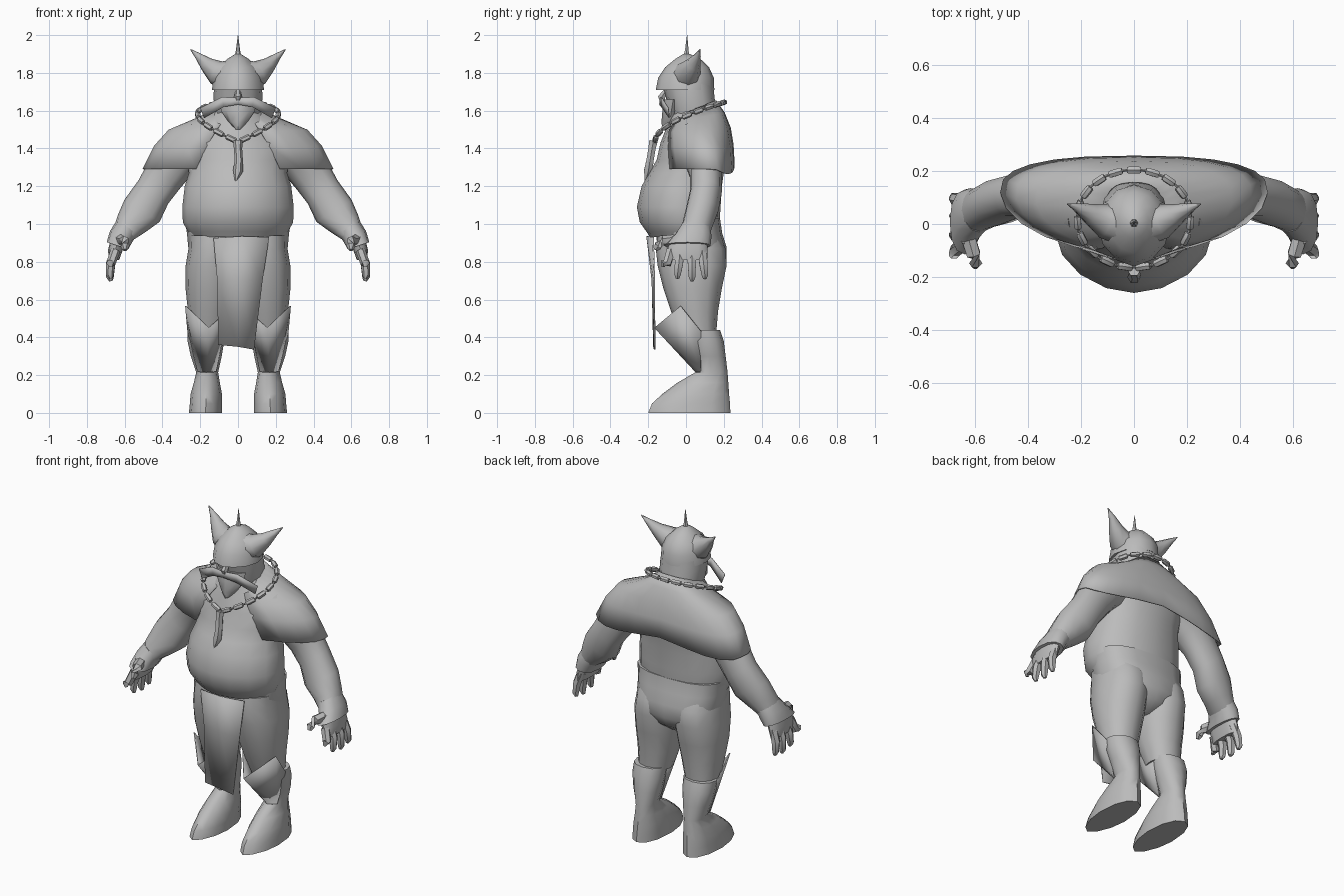
import bpy, bmesh, math
from mathutils import Vector

grey = bpy.data.materials.new("plain grey")
grey.diffuse_color = (0.5, 0.5, 0.5, 1)


def finish(name, verts, faces, mirror=False, thick=0, angle=50):
    me = bpy.data.meshes.new(name)
    me.from_pydata(verts, [], faces)
    bm = bmesh.new()
    bm.from_mesh(me)
    bmesh.ops.recalc_face_normals(bm, faces=bm.faces)
    bm.to_mesh(me)
    bm.free()
    ob = bpy.data.objects.new(name, me)
    bpy.context.collection.objects.link(ob)
    me.materials.append(grey)
    if thick:
        ob.modifiers.new("Solid", 'SOLIDIFY').thickness = thick
    if mirror:
        ob.modifiers.new("Mirror", 'MIRROR')
    bpy.ops.object.select_all(action='DESELECT')
    ob.select_set(True)
    bpy.context.view_layer.objects.active = ob
    bpy.ops.object.shade_smooth_by_angle(angle=math.radians(angle))
    return ob


def skin(rings):
    n = len(rings[0])
    verts = [v for r in rings for v in r]
    faces = [(k*n+i, k*n+(i+1) % n, (k+1)*n+(i+1) % n, (k+1)*n+i)
             for k in range(len(rings)-1) for i in range(n)]
    faces += [tuple(range(n)), tuple(range(len(verts)-n, len(verts)))]
    return verts, faces


def loft(name, rows, mirror=False, n=12, front=2.2, back=2.2):
    """Rows are centre x, z, half width, front y, back y, tilt in degrees."""
    rings = []
    for cx, z, rx, y0, y1, tilt in rows:
        t, ring = math.radians(tilt), []
        for i in range(n):
            a = 2*math.pi*i/n
            c, s = math.cos(a), math.sin(a)
            e = 2/(front if s < 0 else back)
            u = rx*math.copysign(abs(c)**e, c)
            v = (y0+y1)/2 + (y1-y0)/2*math.copysign(abs(s)**e, s)
            ring.append((cx+u*math.cos(t), v, z+u*math.sin(t)))
        rings.append(ring)
    return finish(name, *skin(rings), mirror)


def tube(name, path, mirror=False, n=6):
    """Path points are x, y, z, radius."""
    pts, rings = [Vector(p[:3]) for p in path], []
    for i, p in enumerate(pts):
        d = (pts[min(i+1, len(pts)-1)]-pts[max(i-1, 0)]).normalized()
        u = d.cross(Vector((0, 1, 0)) if abs(d.y) < 0.8 else Vector((1, 0, 0))).normalized()
        w = d.cross(u)
        rings.append([p+path[i][3]*(u*math.cos(2*math.pi*k/n)+w*math.sin(2*math.pi*k/n))
                      for k in range(n)])
    return finish(name, *skin(rings), mirror)


# Body and round belly
loft("torso", [(0, .93, .245, -.19, .165, 0), (0, .96, .266, -.21, .172, 0),
               (0, 1.01, .292, -.245, .178, 0), (0, 1.09, .295, -.26, .183, 0),
               (0, 1.2, .282, -.235, .19, 0), (0, 1.27, .26, -.195, .2, 0),
               (0, 1.34, .27, -.155, .21, 0), (0, 1.43, .28, -.135, .21, 0),
               (0, 1.52, .19, -.1, .2, 0), (0, 1.6, .12, -.08, .16, 0)], n=16, front=1.85, back=2.3)

# Seat joining the two legs
loft("seat", [(0, 1.03, .283, -.16, .18, 0), (0, .95, .27, -.16, .192, 0),
              (0, .88, .264, -.15, .214, 0), (0, .8, .235, -.14, .214, 0),
              (0, .74, .14, -.1, .185, 0), (0, .69, .04, -.03, .12, 0)], n=16, back=2.6)

# Legs with trousers
loft("trouser_leg", [(.13, .94, .13, -.15, .17, 0), (.13, .87, .132, -.16, .21, 0),
                     (.137, .78, .14, -.15, .215, 0), (.142, .66, .136, -.12, .19, 0),
                     (.148, .54, .117, -.08, .17, 0), (.157, .42, .095, -.03, .16, 0)], True)

# Boots and the pointed knee flaps
loft("boot", [(.172, 0, .088, -.2, .235, 0), (.17, .05, .085, -.18, .233, 0),
              (.168, .1, .083, -.125, .228, 0), (.165, .16, .069, -.045, .224, 0),
              (.163, .215, .058, .05, .22, 0), (.168, .3, .082, .03, .21, 0),
              (.17, .38, .097, .01, .2, 0), (.168, .44, .1, 0, .18, 0)], True, front=1.75)
flap = [(.268, .08, .43), (.28, -.03, .565), (.155, -.168, .45), (.05, -.03, .54),
        (.07, .08, .43), (.115, .075, .22), (.165, .055, .21), (.215, .075, .22)]
finish("knee_flap", flap, [(0, 1, 7), (1, 2, 7), (2, 6, 7), (2, 5, 6), (2, 3, 5), (3, 4, 5)],
       True, .006)

# Loincloth
finish("loincloth", [(-.13, -.178, .925), (.02, -.21, .935), (.165, -.178, .93),
                     (-.11, -.172, .7), (.01, -.182, .7), (.13, -.172, .7),
                     (-.105, -.17, .36), (0, -.174, .35), (.085, -.17, .335)],
       [(0, 1, 4, 3), (1, 2, 5, 4), (3, 4, 7, 6), (4, 5, 8, 7)], thick=.008)

# Arms and flared cuffs
loft("arm", [(.2, 1.43, .125, -.06, .19, 65), (.32, 1.355, .12, -.015, .19, 50),
             (.39, 1.26, .11, .02, .188, 42), (.448, 1.17, .1, .02, .19, 38),
             (.508, 1.07, .11, -.003, .172, 32), (.565, 1.0, .085, -.02, .145, 32),
             (.608, .945, .06, -.045, .125, 30)], True)
loft("cuff", [(.585, .985, .066, -.03, .13, 30), (.618, .935, .066, -.065, .135, 25),
              (.638, .885, .06, -.115, .13, 18)], True)
loft("palm", [(.63, .93, .04, -.08, .11, 15), (.65, .86, .038, -.1, .115, 5),
              (.657, .81, .028, -.095, .112, 0)], True)

# Fingers and thumb
for name, y0, y1, z1 in [("index_finger", -.08, -.12, .775), ("middle_finger", -.03, -.045, .712),
                         ("ring_finger", .03, .032, .698), ("little_finger", .085, .1, .71)]:
    tube(name, [(.648, y0, .86, .026), (.674, (y0+y1)/2, .79, .025),
                (.678, y1, z1+.02, .02), (.672, y1, z1, .01)], True)
tube("thumb", [(.622, -.06, .915, .03), (.605, -.115, .91, .029), (.597, -.148, .885, .025),
               (.598, -.16, .862, .012)], True)

# Shoulder cape, open at the front
rows = [(.11, -.05, .16, 1.59, 1.655, .05), (.2, -.075, .205, 1.545, 1.59, .09),
        (.37, -.105, .237, 1.49, 1.51, .14), (.445, -.115, .252, 1.41, 1.42, .19),
        (.505, -.115, .258, 1.305, 1.31, .25)]
verts, n = [], 20
for k, (rx, y0, y1, zf, zb, gap) in enumerate(rows):
    start = math.asin(min(.95, (gap/rx)**1.1))
    yc = y0+(y1-y0)*(.5+.035*k)
    for i in range(n+1):
        a = start+(2*math.pi-2*start)*i/n
        s, c = math.sin(a), -math.cos(a)
        e = 2/1.9 if c < 0 else 2/2.6
        y = yc+(yc-y0 if c < 0 else y1-yc)*math.copysign(abs(c)**e, c)
        dip = .045*abs(math.sin(2*a))*(k/4)**3 if c > 0 else .015*(k == 4)
        verts.append((rx*math.copysign(abs(s)**e, s), y, zf+(zb-zf)*(c+1)/2-dip))
finish("shoulder_cape", verts, [(k*(n+1)+i, k*(n+1)+i+1, (k+1)*(n+1)+i+1, (k+1)*(n+1)+i)
                                for k in range(len(rows)-1) for i in range(n)], thick=.006)

# Head, beard, nose and wide moustache
loft("head", [(0, 1.52, .11, -.06, .17, 0), (0, 1.6, .125, -.085, .16, 0),
              (0, 1.68, .13, -.11, .15, 0), (0, 1.74, .125, -.13, .145, 0)])
loft("beard", [(0, 1.5, .012, -.125, -.08, 0), (0, 1.54, .05, -.13, -.04, 0),
               (0, 1.6, .09, -.125, -.03, 0), (0, 1.66, .1, -.115, -.02, 0)], n=8, front=1.8)
tube("nose", [(0, -.105, 1.71, .012), (0, -.13, 1.67, .022), (0, -.125, 1.645, .012)])
finish("moustache", [(0, -.14, 1.668), (.085, -.132, 1.672), (.2, -.095, 1.615),
                     (.18, -.09, 1.56), (.075, -.132, 1.62), (0, -.142, 1.632)],
       [(0, 1, 4, 5), (1, 2, 3, 4)], True, .004)

# Helmet, horns and spike
loft("helmet", [(0, 1.71, .138, -.16, .15, 0), (0, 1.775, .13, -.147, .147, 0),
                (0, 1.83, .103, -.11, .122, 0), (0, 1.875, .055, -.055, .075, 0),
                (0, 1.9, .015, -.015, .02, 0)], front=1.8, back=2)
tube("helmet_horn", [(.045, .005, 1.785, .085), (.115, .012, 1.802, .066), (.165, .038, 1.845, .04),
                     (.21, .06, 1.888, .019), (.252, .075, 1.925, .002)], True, 8)
tube("helmet_spike", [(0, .002, 1.87, .022), (0, .004, 1.92, .011), (0, .006, 2.0, .001)])

# Bead necklace on a thin cord, with a tooth pendant
def necklace(a):
    y = .02-.185*math.cos(a)
    t = max(0, (y+.165)/.37)
    return Vector((.215*math.sin(a), y, 1.435+.21*t**.52))


count = 19
for i in range(count):
    p, q = (necklace(2*math.pi*(i+f)/count) for f in (.13, .87))
    tube("necklace_bead", [(*p, .012), (*p.lerp(q, .12), .015), (*p.lerp(q, .88), .015), (*q, .012)])
loop = [(*necklace(2*math.pi*i/38), .005) for i in range(39)]
tube("necklace_cord", loop, n=4)
tube("tooth_pendant", [(0, -.172, 1.44, .026), (0, -.18, 1.4, .022), (.004, -.19, 1.34, .022),
                       (0, -.2, 1.28, .026), (-.012, -.215, 1.225, .004)])
